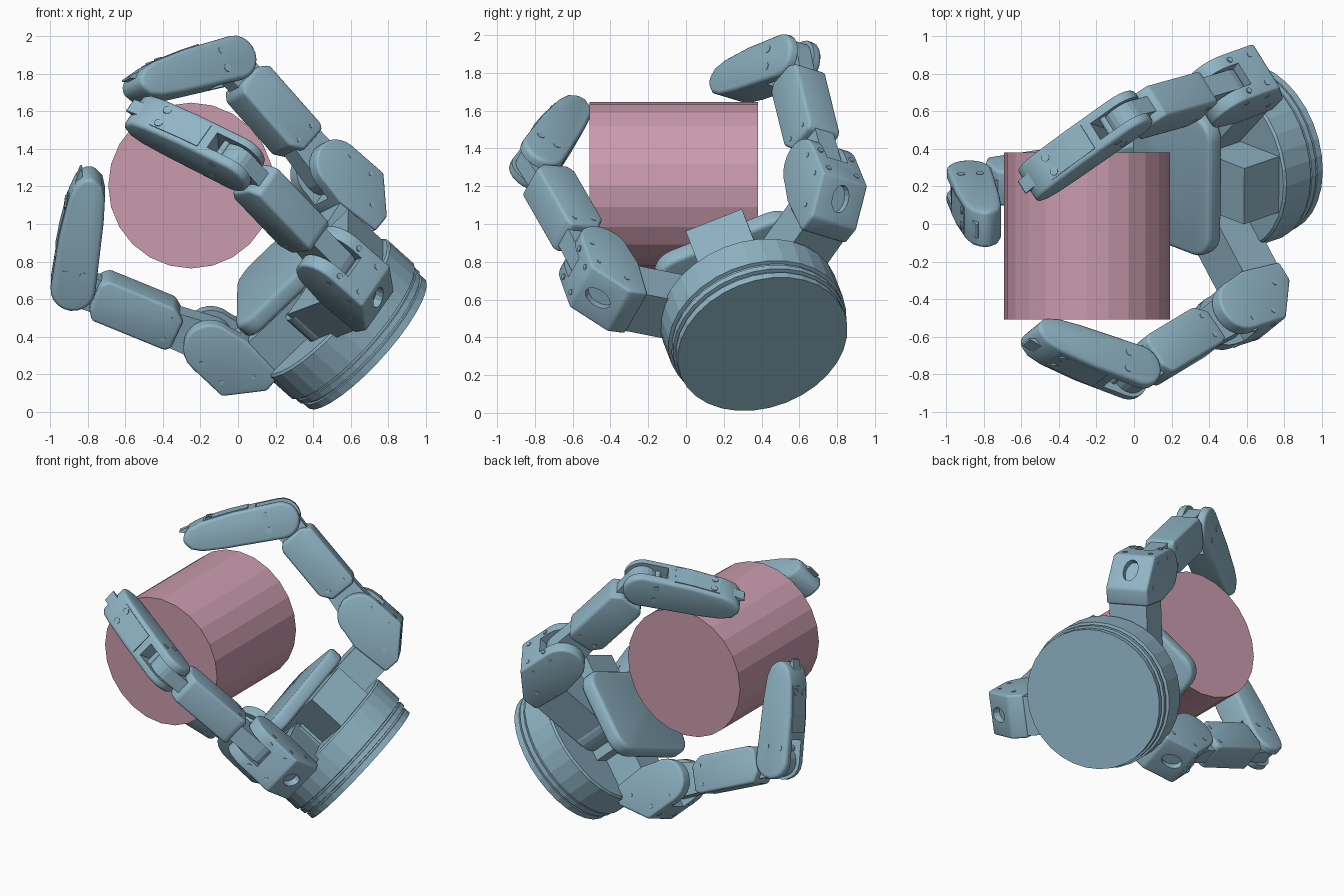
import bpy, math
from mathutils import Vector, Matrix

if "Cube" in bpy.data.objects:
    bpy.data.objects.remove(bpy.data.objects["Cube"])

def material(name, rgb):
    m = bpy.data.materials.new(name)
    m.diffuse_color = (*rgb, 1)
    m.use_nodes = True
    m.node_tree.nodes["Principled BSDF"].inputs["Base Color"].default_value = m.diffuse_color
    return m

BLUE = material("steel_blue", (0.28, 0.46, 0.56))
PINK = material("dusty_pink", (0.60, 0.33, 0.42))

def frame(origin, u, v):
    w = u.cross(v)
    m = Matrix((u, v, w)).transposed().to_4x4()
    m.translation = origin
    return m

def arc(cx, cy, r, a0, a1, n=10):
    return [(cx + r * math.cos(math.radians(a0 + (a1 - a0) * i / n)),
             cy + r * math.sin(math.radians(a0 + (a1 - a0) * i / n))) for i in range(n + 1)]

def ellipse(cx, cy, rx, ry, n=12):
    return [(cx + rx * math.cos(math.tau * i / n), cy + ry * math.sin(math.tau * i / n)) for i in range(n)]

def rect(u0, u1, v0, v1):
    return [(u0, v0), (u1, v0), (u1, v1), (u0, v1)]

def activate(ob):
    bpy.ops.object.select_all(action='DESELECT')
    ob.select_set(True)
    bpy.context.view_layer.objects.active = ob

def apply(ob, mod):
    activate(ob)
    bpy.ops.object.modifier_apply(modifier=mod.name)

def add_mesh(name, verts, faces, mat=BLUE):
    me = bpy.data.meshes.new(name)
    me.from_pydata(verts, [], faces)
    me.materials.append(mat)
    ob = bpy.data.objects.new(name, me)
    bpy.context.collection.objects.link(ob)
    return ob

def prism(name, fr, pts, width, bevel=0.0, off=0.0):
    """Outline in the u,v plane of a frame, extruded both ways along w."""
    area = sum(p[0] * q[1] - q[0] * p[1] for p, q in zip(pts, pts[1:] + pts[:1]))
    if area < 0:
        pts = pts[::-1]
    n = len(pts)
    verts = [(x, y, off + k * width / 2) for k in (-1, 1) for x, y in pts]
    faces = [list(range(n))[::-1], list(range(n, 2 * n))]
    faces += [(i, (i + 1) % n, n + (i + 1) % n, n + i) for i in range(n)]
    ob = add_mesh(name, verts, faces)
    ob.matrix_world = fr
    if bevel:
        b = ob.modifiers.new("bevel", 'BEVEL')
        b.width, b.segments, b.limit_method, b.angle_limit = bevel, 3, 'ANGLE', math.radians(32)
        apply(ob, b)
        bpy.ops.object.shade_smooth_by_angle(angle=math.radians(35))
    return ob

def cut(ob, cutter):
    cutter.hide_render = True
    bpy.context.view_layer.update()
    b = ob.modifiers.new("cut", 'BOOLEAN')
    b.operation, b.solver, b.object = 'DIFFERENCE', 'EXACT', cutter
    apply(ob, b)
    bpy.data.objects.remove(cutter)

# hand frame: A = palm axis, F3 = thumb direction, S = sideways
P = Vector((0.655, 0.395, 0.39))
A = Vector((-0.72, -0.25, 0.65)).normalized()
F3 = Vector((-0.69, 0.27, -0.67))
F3 = (F3 - F3.dot(A) * A).normalized()
S = A.cross(F3)
HAND = frame(P, F3, S)

# round base with grooved rim
prof = [(0.465, -0.04), (0.465, 0.0), (0.455, 0.003), (0.455, 0.015), (0.475, 0.018), (0.475, 0.05),
        (0.468, 0.053), (0.468, 0.066), (0.487, 0.07), (0.487, 0.25), (0.475, 0.262)]
N = 32
bv = [(r * math.cos(math.tau * i / N), r * math.sin(math.tau * i / N), h) for r, h in prof for i in range(N)]
bf = [(k * N + i, k * N + (i + 1) % N, (k + 1) * N + (i + 1) % N, (k + 1) * N + i)
      for k in range(len(prof) - 1) for i in range(N)]
bf += [list(range(N))[::-1], list(range((len(prof) - 1) * N, len(prof) * N))]
add_mesh("base", bv, bf).matrix_world = HAND

# palm post and rounded palm plate
prism("palm_post", HAND, rect(-0.44, 0.2, -0.16, 0.16), 0.32, off=0.36)
r, u0, u1, v = 0.13, -0.27, 0.33, 0.40
outline = (arc(u1 - r, v - r, r, 0, 90, 6) + arc(u0 + r, v - r, r, 90, 180, 6)
           + arc(u0 + r, r - v, r, 180, 270, 6) + arc(u1 - r, r - v, r, 270, 360, 6))
prism("palm_plate", HAND, outline, 0.10, 0.025, off=0.565)

A1, HJ, A2 = 0.57, 0.57, 0.80   # knuckle reach, knuckle height, first link length

def finger(tag, O, F, p, q):
    p, q = math.radians(p), math.radians(q)
    K = frame(O, F, A)
    # turret and neck on the base
    prism(tag + "_turret", frame(O + 0.32 * A, F, A.cross(F)), ellipse(0, 0, 0.14, 0.14, 24), 0.2)
    prism(tag + "_neck", K, rect(0, 0.5, 0.21, 0.45), 0.26)
    # forked knuckle block with an oval recess in the lower outer chamfer
    pts = [(0.42, 0.20), (0.53, 0.19), (0.72, 0.34), (0.715, 0.57)] + arc(0.57, 0.57, 0.145, 15, 180) + [(0.40, 0.46)]
    knuckle = prism(tag + "_knuckle", K, pts, 0.29, 0.015)
    cut(knuckle, prism("slot_cutter", K, rect(0.3, 0.85, 0.5, 0.85), 0.135))
    slope = (0.19 * F + 0.15 * A).normalized()
    mid = O + 0.635 * F + 0.272 * A
    cut(knuckle, prism("recess_cutter", frame(mid, F.cross(A), slope), ellipse(0, 0, 0.05, 0.075, 16), 0.09))
    for i, (a, b) in enumerate([(0.66, 0.4), (0.66, 0.55), (0.52, 0.30)]):
        prism(f"{tag}_knuckle_screw_{i}", K, ellipse(a, b, 0.014, 0.014), 0.296)
    face = frame(O + 0.71 * F, F.cross(A), A)
    for i, (a, b) in enumerate([(-0.09, 0.4), (0.09, 0.4), (-0.1, 0.54), (0.1, 0.54)]):
        prism(f"{tag}_face_screw_{i}", face, ellipse(a, b, 0.016, 0.016), 0.026)
    # first link: body plus a narrow tab at each end
    J1 = O + A1 * F + HJ * A
    d, e = math.cos(p) * A + math.sin(p) * F, math.sin(p) * A - math.cos(p) * F
    L1 = frame(J1, d, e)
    prism(tag + "_first_link", L1, [(0.19, -0.10), (0.22, -0.12), (0.64, -0.12), (0.68, -0.06), (0.68, 0.09),
                                    (0.64, 0.125), (0.26, 0.125), (0.19, 0.07)], 0.2, 0.018)
    prism(tag + "_lower_tab", L1, arc(0, 0, 0.115, 90, 270) + [(0.25, -0.105), (0.25, 0.09)], 0.12)
    prism(tag + "_upper_tab", L1, [(0.6, 0.09), (0.6, -0.09)] + arc(A2, 0, 0.1, -90, 90), 0.095)
    for i, b in enumerate((-0.06, 0.06)):
        prism(f"{tag}_link_screw_{i}", L1, ellipse(0.25, b, 0.014, 0.014), 0.206)
    # fingertip: forked at the elbow, tapering to a rounded end
    J2 = J1 + A2 * d
    d, e = math.cos(q) * A - math.sin(q) * F, -math.sin(q) * A - math.cos(q) * F
    L2 = frame(J2, d, e)
    pts = arc(0, 0, 0.12, 90, 270) + [(0.3, -0.11), (0.52, -0.085), (0.60, -0.06), (0.645, -0.015),
                                      (0.65, 0.03), (0.61, 0.08), (0.54, 0.105), (0.4, 0.115)]
    tip = prism(tag + "_fingertip", L2, pts, 0.21, 0.025)
    cut(tip, prism("slot_cutter", L2, rect(-0.2, 0.15, -0.2, 0.2), 0.105))
    prism(tag + "_tip_nail", L2, [(0.56, -0.07), (0.665, -0.045), (0.67, -0.035), (0.6, -0.02)], 0.08)
    prism(tag + "_back_cover", L2, [(0.2, -0.10), (0.2, -0.12), (0.32, -0.113), (0.5, -0.092), (0.5, -0.07)], 0.15)
    for i, b in enumerate((-0.055, 0.045)):
        prism(f"{tag}_elbow_screw_{i}", L2, ellipse(0.09, b, 0.021, 0.021), 0.216)
    B = frame(J2 - 0.08 * e, d.cross(e), d)
    for i, b in enumerate((-0.045, 0.045)):
        prism(f"{tag}_cover_screw_{i}", B, ellipse(b, 0.46, 0.022, 0.022), 0.045)

# two spread fingers mirrored about the thumb, then the thumb
sp = math.radians(48)
for tag, side, p, q, shift in (("front_finger", 1, 9, 35, (0.0, 0.01, 0.03)),
                               ("back_finger", -1, 7.5, 54, (-0.045, -0.085, 0.01))):
    finger(tag, P + side * 0.27 * S + Vector(shift), -math.cos(sp) * F3 + side * math.sin(sp) * S, p, q)
finger("thumb", P + Vector((0.005, -0.09, 0)), F3, 20.5, 53)

# held cylinder
bpy.ops.mesh.primitive_cylinder_add(vertices=24, radius=0.442, depth=0.89,
                                    location=(-0.25, -0.065, 1.205), rotation=(math.pi / 2, 0, 0))
held = bpy.context.object
held.name = "held_cylinder"
held.data.materials.append(PINK)
